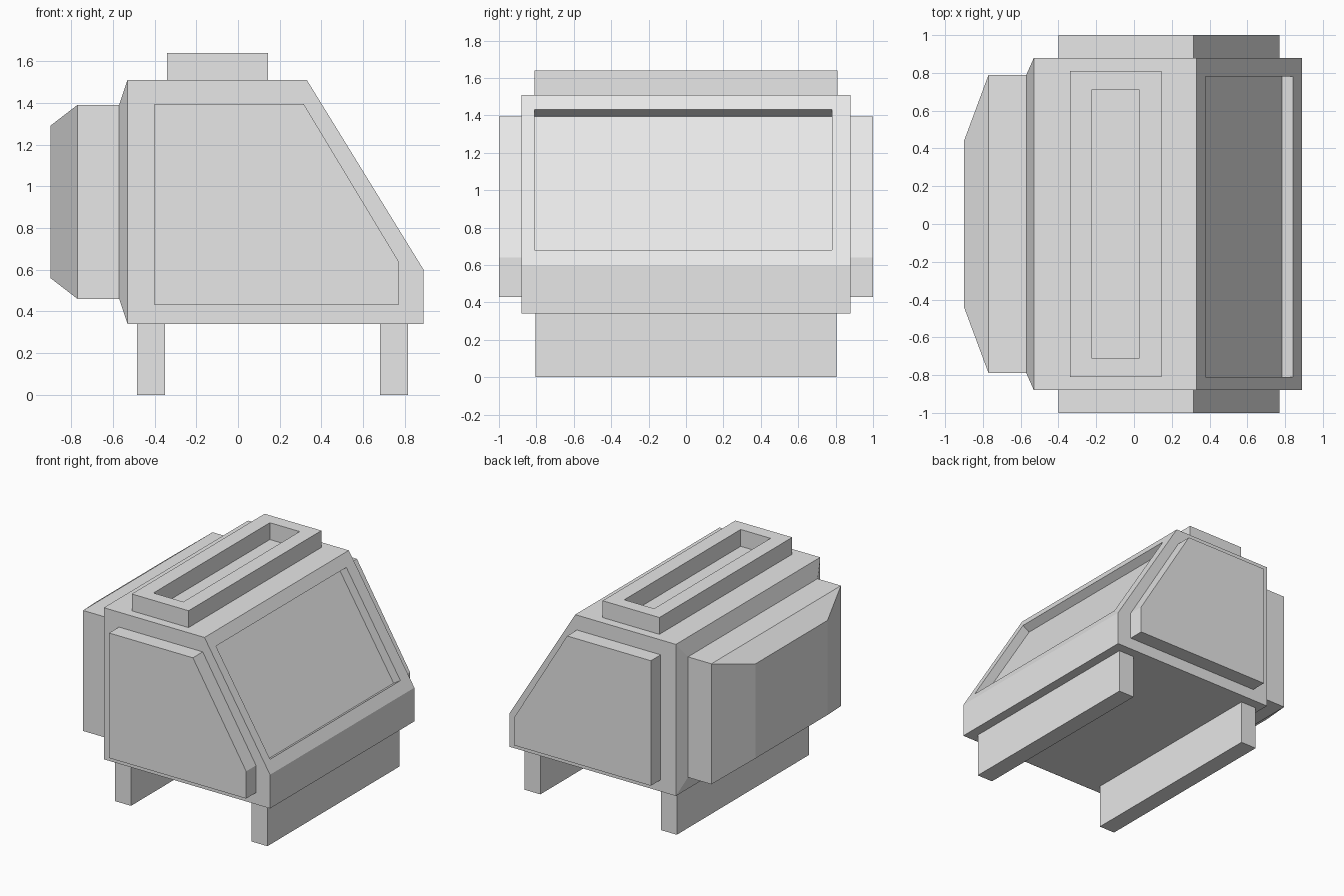
import bpy
import bmesh
from mathutils import Vector

cube = bpy.data.objects.get("Cube")
if cube:
    bpy.data.objects.remove(cube, do_unlink=True)

# Single plain grey finish
grey = bpy.data.materials.new("light_grey")
grey.use_nodes = True
grey.diffuse_color = (0.8, 0.8, 0.8, 1)
grey.node_tree.nodes["Principled BSDF"].inputs["Base Color"].default_value = (0.8, 0.8, 0.8, 1)


def loft(name, rings):
    """Closed solid through a list of matching point rings."""
    bm = bmesh.new()
    loops = [[bm.verts.new(p) for p in ring] for ring in rings]
    for a, b in zip(loops, loops[1:]):
        for i in range(len(a)):
            j = (i + 1) % len(a)
            bm.faces.new((a[i], a[j], b[j], b[i]))
    bm.faces.new(loops[0])
    bm.faces.new(loops[-1])
    bmesh.ops.recalc_face_normals(bm, faces=bm.faces)
    mesh = bpy.data.meshes.new(name)
    bm.to_mesh(mesh)
    bm.free()
    mesh.materials.append(grey)
    obj = bpy.data.objects.new(name, mesh)
    bpy.context.collection.objects.link(obj)
    return obj


def extrude(name, profile, y0, y1):
    """Extrude an (x, z) profile along y."""
    return loft(name, [[(x, y, z) for x, z in profile] for y in (y0, y1)])


def box(name, x0, x1, y0, y1, z0, z1):
    return extrude(name, [(x0, z0), (x1, z0), (x1, z1), (x0, z1)], y0, y1)


def cut(obj, cutter):
    """Subtract the cutter, then discard it."""
    cutter.hide_render = True
    mod = obj.modifiers.new("recess", 'BOOLEAN')
    mod.operation = 'DIFFERENCE'
    mod.solver = 'EXACT'
    mod.object = cutter
    bpy.context.view_layer.objects.active = obj
    bpy.ops.object.modifier_apply(modifier=mod.name)
    bpy.data.objects.remove(cutter, do_unlink=True)


# Main body with a sloped face
low, high = Vector((0.89, 0.60)), Vector((0.33, 1.51))
body = extrude("body", [(-0.53, 0.34), (0.89, 0.34), low, high, (-0.53, 1.51)], -0.88, 0.88)

# Shallow recessed panel in the slope
slope = low - high
normal = Vector((-slope.y, slope.x)).normalized()
top_edge = high + slope * 0.088
bottom_edge = high + slope * 0.912
depth = normal * 0.068
cut(body, extrude("panel_cutter", [top_edge - depth, bottom_edge - depth,
                                   bottom_edge + depth, top_edge + depth], -0.81, 0.78))

# Raised side panels
side = [(-0.40, 0.43), (0.77, 0.43), (0.77, 0.64), (0.315, 1.395), (-0.40, 1.395)]
for label, s in (("left", 1), ("right", -1)):
    extrude(label + "_side_panel", side, s * 0.88, s)

# Roof frame with a slot
frame = box("roof_frame", -0.34, 0.145, -0.81, 0.81, 1.51, 1.64)
cut(frame, box("slot_cutter", -0.225, 0.03, -0.71, 0.71, 1.4, 1.8))

# Rear housing: flared collar, straight section, tapered end
sections = [(-0.53, 0.88, 0.34, 1.51), (-0.57, 0.79, 0.46, 1.39),
            (-0.77, 0.79, 0.46, 1.39), (-0.90, 0.44, 0.56, 1.29)]
loft("rear_housing", [[(x, -w, z0), (x, w, z0), (x, w, z1), (x, -w, z1)]
                      for x, w, z0, z1 in sections])

# Support runners
for label, x in (("rear", -0.485), ("front", 0.68)):
    box(label + "_runner", x, x + 0.135, -0.805, 0.805, 0, 0.34)
